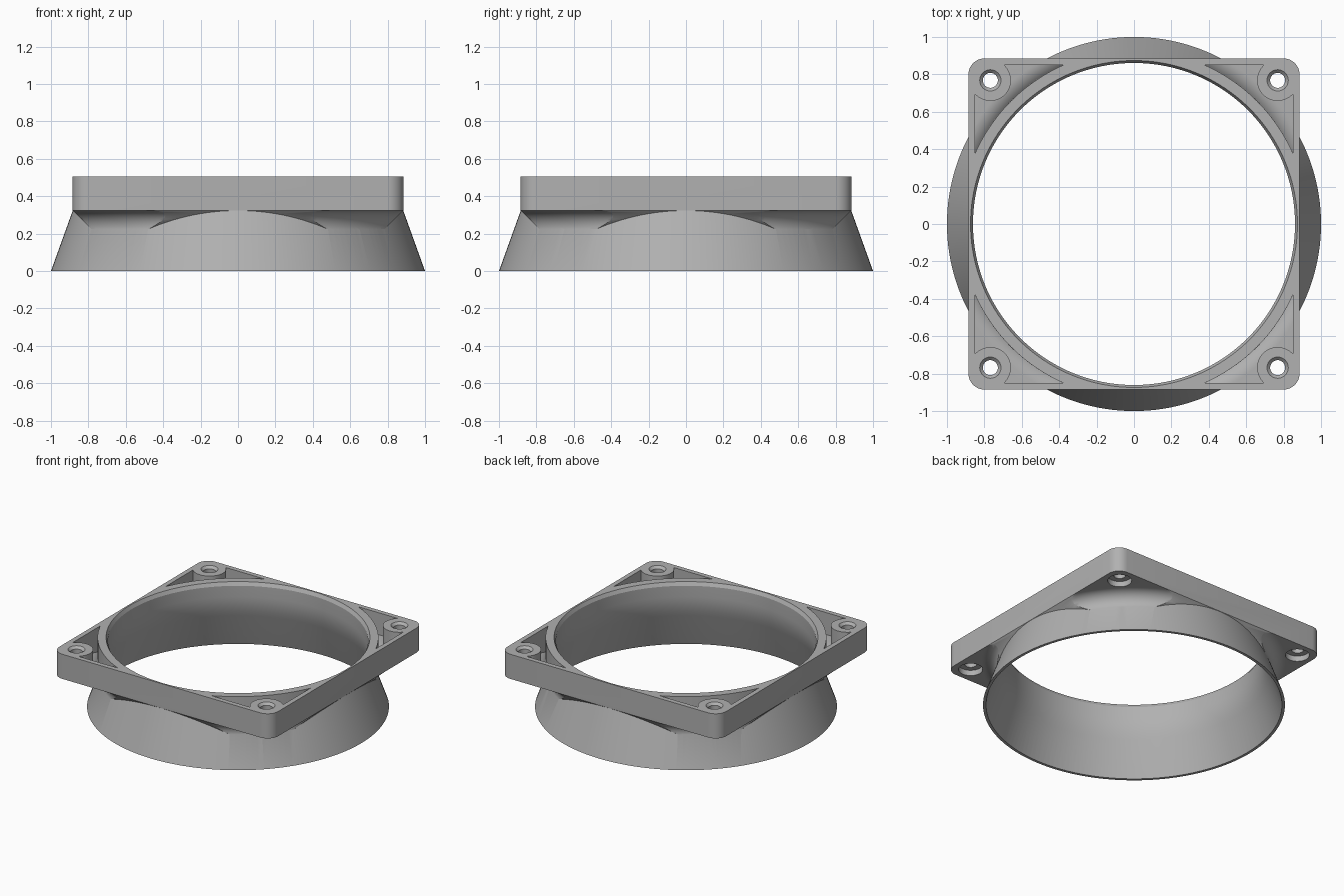
import bpy, bmesh, math
from mathutils import Vector

if "Cube" in bpy.data.objects:
    bpy.data.objects.remove(bpy.data.objects["Cube"], do_unlink=True)

HALF, BASE, TOP = 0.885, 0.325, 0.505    # flange half width, underside, top
HOLE = 0.768                             # screw hole offset on x and y
CORNERS = [(sx, sy) for sx in (-1, 1) for sy in (-1, 1)]

grey = bpy.data.materials.new("plain grey")
grey.use_nodes = True
grey.diffuse_color = (0.44, 0.44, 0.44, 1)
grey.node_tree.nodes["Principled BSDF"].inputs["Base Color"].default_value = grey.diffuse_color


def finish(name, bm):
    bmesh.ops.remove_doubles(bm, verts=bm.verts, dist=1e-5)
    bmesh.ops.recalc_face_normals(bm, faces=bm.faces)
    mesh = bpy.data.meshes.new(name)
    bm.to_mesh(mesh)
    bm.free()
    mesh.materials.append(grey)
    obj = bpy.data.objects.new(name, mesh)
    bpy.context.collection.objects.link(obj)
    return obj


def revolve(name, profile, steps=160, centres=((0, 0),)):
    """Spin an (r, z) profile about a vertical axis at each centre."""
    bm = bmesh.new()
    for cx, cy in centres:
        verts = [bm.verts.new((cx + r, cy, z)) for r, z in profile]
        edges = [bm.edges.new(pair) for pair in zip(verts, verts[1:])]
        if profile[0][0] > 0:
            edges.append(bm.edges.new((verts[-1], verts[0])))
        bmesh.ops.spin(bm, geom=verts + edges, cent=(cx, cy, 0), axis=(0, 0, 1),
                       angle=math.tau, steps=steps, use_merge=False)
    return finish(name, bm)


def square_stack(name, levels, radius=0.0, centres=((0, 0),)):
    """Stack square sections given as (half width, z), with optional round corners."""
    bm = bmesh.new()
    for cx, cy in centres:
        rings = []
        for half, z in levels:
            ring = []
            for q in range(4):
                for i in range(9 if radius else 1):
                    a = math.radians(90 * q + (i * 11.25 if radius else 45))
                    k = math.radians(90 * q + 45)
                    s = math.sqrt(2) * (half - radius)
                    ring.append(bm.verts.new((cx + s * math.cos(k) + radius * math.cos(a),
                                              cy + s * math.sin(k) + radius * math.sin(a), z)))
            rings.append(ring)
        for low, high in zip(rings, rings[1:]):
            for i in range(len(low)):
                j = (i + 1) % len(low)
                bm.faces.new((low[i], low[j], high[j], high[i]))
        bm.faces.new(rings[0][::-1])
        bm.faces.new(rings[-1])
    return finish(name, bm)


def combine(target, tool, operation):
    mod = target.modifiers.new(operation.lower(), 'BOOLEAN')
    mod.operation, mod.object, mod.solver = operation, tool, 'EXACT'
    bpy.context.view_layer.objects.active = target
    bpy.ops.object.modifier_apply(modifier=mod.name)
    bpy.data.objects.remove(tool, do_unlink=True)


def arc(cr, cz, radius, start, end, count=12):
    angles = [math.radians(start + (end - start) * i / count) for i in range(count + 1)]
    return [(cr + radius * math.cos(a), cz + radius * math.sin(a)) for a in angles]


# Square flange with rounded corners
adapter = square_stack("fan_adapter", [(HALF, BASE), (HALF, TOP)], 0.085)

# Concave corner supports, trimmed by 45 degree planes under the flange edges
support = revolve("corner_support", [(0, 0.15), (0.85, 0.15)]
                  + arc(1.004, 0.239, 0.086, 200, 90) + [(1.004, 0.35), (0, 0.35)])
trim = square_stack("support_trim", [(0.65, 0.09), (HALF, BASE), (0.88, 0.36)])
combine(support, trim, 'INTERSECT')
combine(adapter, support, 'UNION')

# Flared skirt
skirt = revolve("skirt", [(0, 0), (1, 0), (0.874, 0.35), (0, 0.35)])
combine(adapter, skirt, 'UNION')

# Corner pockets, leaving the rim, the ring and the screw bosses
pocket = revolve("pocket", [(0.93, 0.6)] + arc(1.004, 0.239, 0.106, 134, 90, 8)
                 + [(1.35, 0.345), (1.35, 0.6)])
combine(pocket, square_stack("pocket_limit", [(0.85, 0.2), (0.85, 0.7)]), 'INTERSECT')
places = [(sx * HOLE, sy * HOLE) for sx, sy in CORNERS]
combine(pocket, revolve("boss", [(0, 0.1), (0.11, 0.1), (0.11, 0.8), (0, 0.8)], 40, places),
        'DIFFERENCE')
blocks = [(sx * (HOLE + 0.1), sy * (HOLE + 0.1)) for sx, sy in CORNERS]
combine(pocket, square_stack("boss_corner", [(0.1, 0.05), (0.1, 0.9)], 0, blocks), 'DIFFERENCE')
combine(adapter, pocket, 'DIFFERENCE')

# Round duct through the middle with a chamfered lip
duct = revolve("duct", [(0, -0.05), (0.998, -0.05), (0.98, 0), (0.89, 0.25), (0.877, 0.29),
                        (0.868, 0.33), (0.863, 0.365), (0.861, 0.4), (0.861, 0.48),
                        (0.874, TOP), (0.885, 0.526), (0, 0.526)])
combine(adapter, duct, 'DIFFERENCE')

# Screw holes, chamfered above and counterbored below
screws = revolve("screw_holes", [(0, 0.3), (0.08, 0.3), (0.08, 0.365), (0.04, 0.365),
                                 (0.04, 0.488), (0.057, TOP), (0.07, 0.518), (0, 0.518)],
                 40, places)
combine(adapter, screws, 'DIFFERENCE')

# Smooth curved walls, sharp machined edges
bpy.ops.object.select_all(action='DESELECT')
adapter.select_set(True)
bpy.context.view_layer.objects.active = adapter
bpy.ops.object.shade_smooth_by_angle(angle=math.radians(25))
